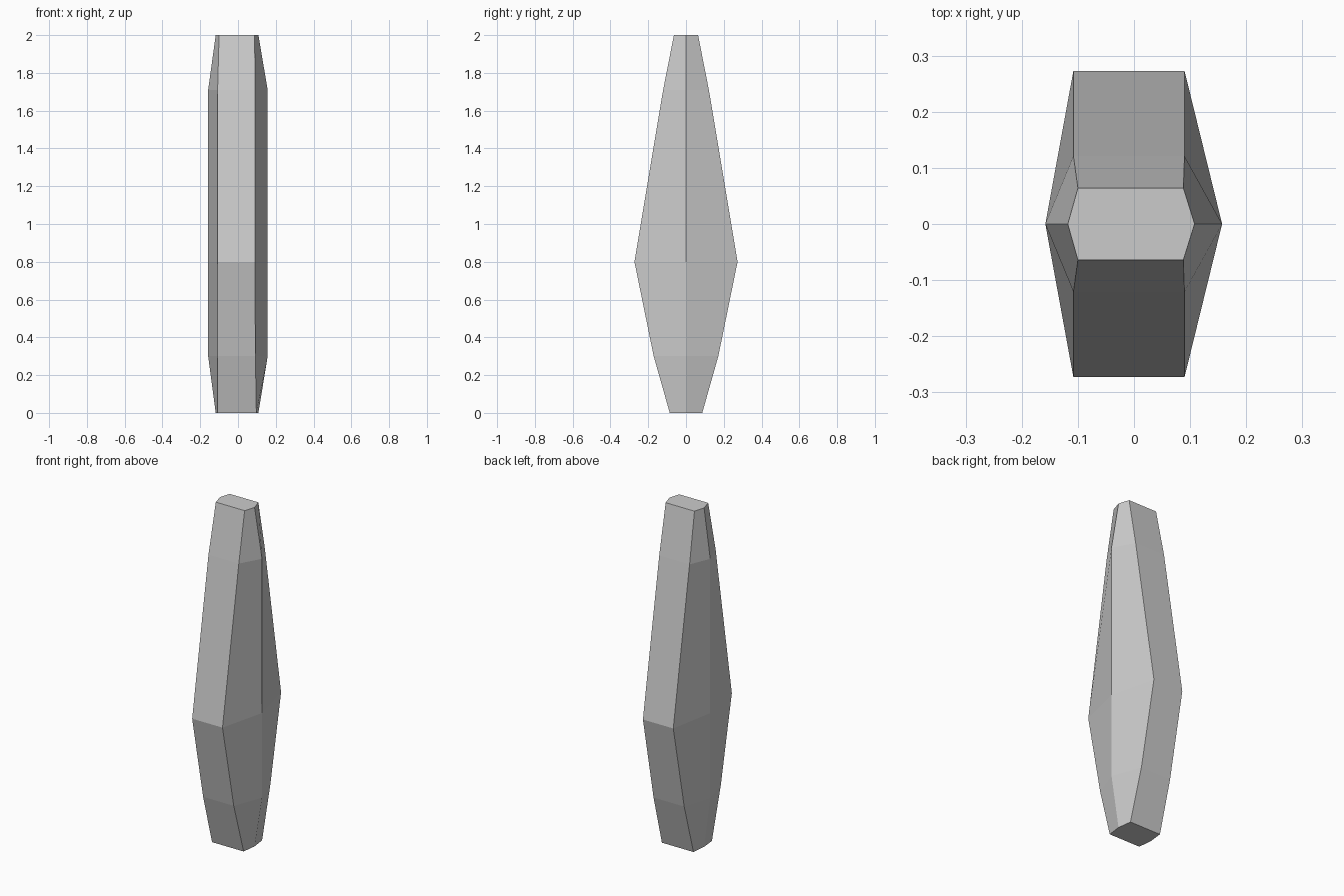
import bpy, bmesh

if "Cube" in bpy.data.objects:
    bpy.data.objects.remove(bpy.data.objects["Cube"])

# Cross-sections: z, left ridge x, left corner x, right corner x, right ridge x, half depth
SECTIONS = [
    (0.00, -0.118, -0.109, 0.097, 0.108, 0.086),
    (0.30, -0.158, -0.108, 0.092, 0.157, 0.171),
    (0.80, -0.158, -0.108, 0.090, 0.157, 0.273),
    (1.71, -0.158, -0.108, 0.090, 0.157, 0.121),
    (2.00, -0.118, -0.100, 0.088, 0.108, 0.064),
]

# Faceted hexagonal shard, lofted through the sections
bm = bmesh.new()
rings = []
for z, ridge_l, left, right, ridge_r, d in SECTIONS:
    outline = [(ridge_l, 0), (left, -d), (right, -d), (ridge_r, 0), (right, d), (left, d)]
    rings.append([bm.verts.new((x, y, z)) for x, y in outline])

for low, high in zip(rings, rings[1:]):
    for i in range(6):
        j = (i + 1) % 6
        bm.faces.new((low[i], low[j], high[j], high[i]))

# Flat end caps
bm.faces.new(rings[0][::-1])
bm.faces.new(rings[-1])
bmesh.ops.recalc_face_normals(bm, faces=bm.faces)

mesh = bpy.data.meshes.new("faceted_shard")
bm.to_mesh(mesh)
bm.free()
shard = bpy.data.objects.new("faceted_shard", mesh)
bpy.context.collection.objects.link(shard)
